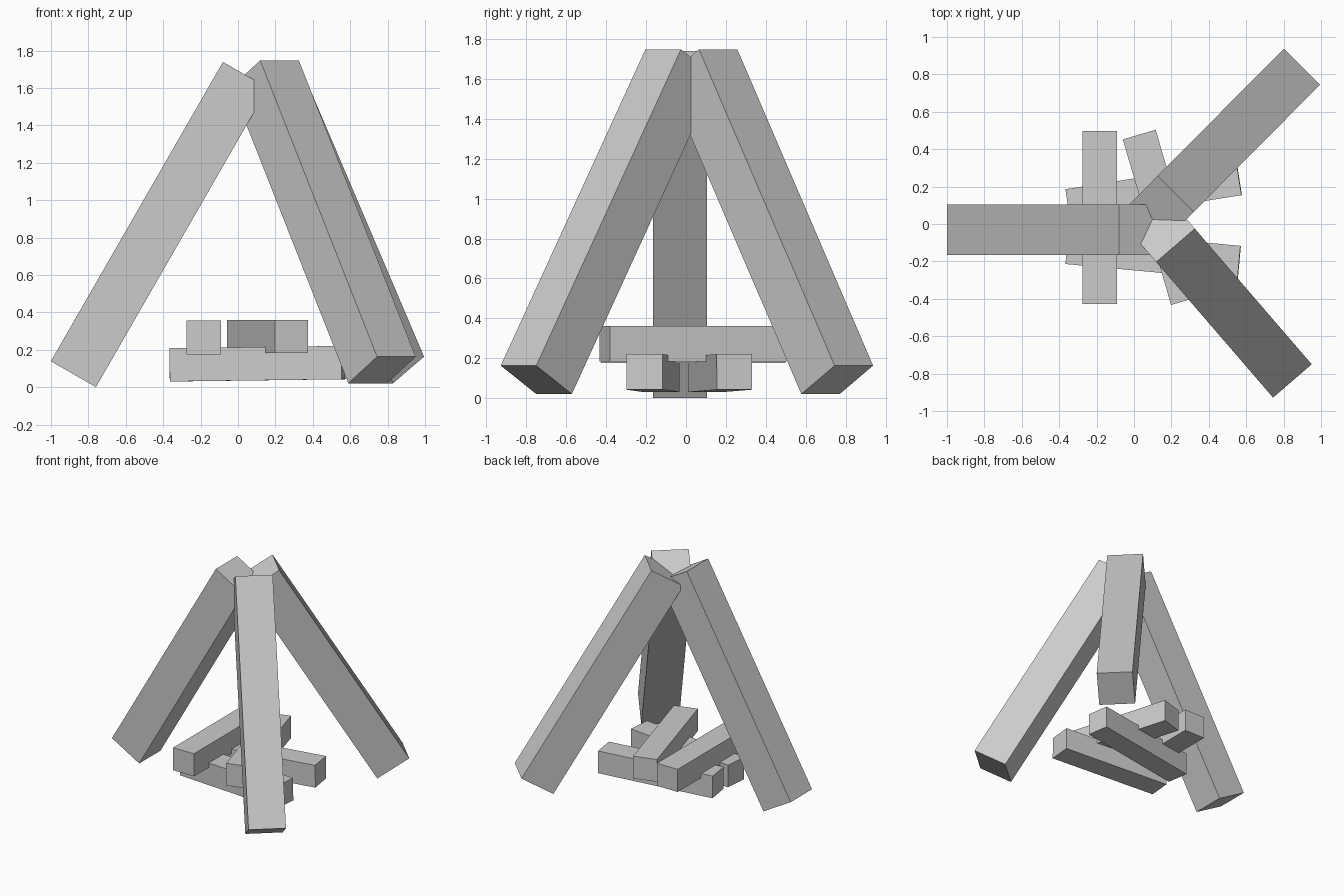
import bpy
from mathutils import Vector, Matrix

if "Cube" in bpy.data.objects:
    bpy.data.objects.remove(bpy.data.objects["Cube"])


def beam(name, start, end, width, height):
    """Square timber running between two end-face centres, sides kept level."""
    a, b = Vector(start), Vector(end)
    axis = (b - a).normalized()
    side = Vector((0, 0, 1)).cross(axis).normalized()
    up = axis.cross(side)
    bpy.ops.mesh.primitive_cube_add(size=1)
    ob = bpy.context.object
    ob.name = name
    rot = Matrix((axis, side, up)).transposed().to_4x4()
    size = Matrix.Diagonal(((b - a).length, width, height, 1))
    ob.data.transform(rot @ size)
    ob.location = (a + b) / 2
    return ob


# Three leaning poles meeting at the top
beam("left_pole", (-0.88, -0.03, 0.07), (0.04, -0.03, 1.67), 0.27, 0.278)
beam("front_right_pole", (0.77, -0.75, 0.0925), (0.145, -0.025, 1.677), 0.273, 0.275)
beam("back_right_pole", (0.815, 0.7575, 0.0925), (0.14, 0.0775, 1.677), 0.273, 0.275)

# Lower pair of firewood logs, splayed to the right
beam("lower_log_back", (-0.352, 0.098, 0.12), (0.562, 0.242, 0.132), 0.178, 0.178)
beam("lower_log_front", (-0.357, -0.123, 0.12), (0.562, -0.208, 0.132), 0.183, 0.178)

# Upper pair of logs laid across
beam("upper_log_left", (-0.183, -0.427, 0.267), (-0.183, 0.498, 0.267), 0.184, 0.181)
beam("upper_log_right", (0.286, -0.407, 0.272), (0.028, 0.478, 0.272), 0.183, 0.178)
